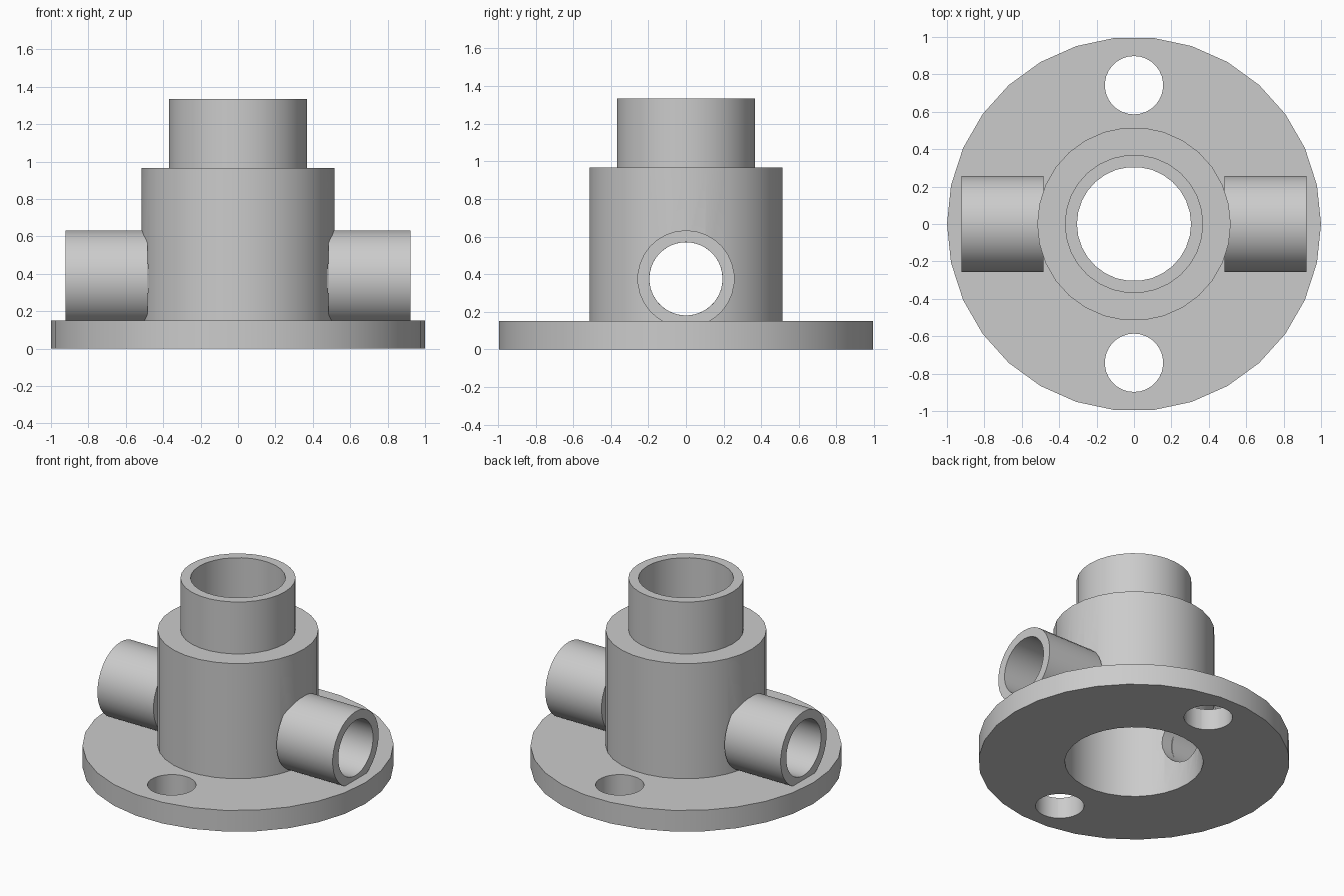
import bpy, bmesh, math
from mathutils import Matrix

cube = bpy.data.objects.get("Cube")
if cube:
    bpy.data.objects.remove(cube, do_unlink=True)

SIDES = 30

grey = bpy.data.materials.new("light_grey")
grey.use_nodes = True
grey.diffuse_color = (0.6, 0.6, 0.6, 1)
grey.node_tree.nodes["Principled BSDF"].inputs["Base Color"].default_value = (0.6, 0.6, 0.6, 1)


def make_object(name, bm):
    bmesh.ops.recalc_face_normals(bm, faces=bm.faces)
    mesh = bpy.data.meshes.new(name)
    bm.to_mesh(mesh)
    bm.free()
    mesh.materials.append(grey)
    obj = bpy.data.objects.new(name, mesh)
    bpy.context.collection.objects.link(obj)
    return obj


def lathe(name, profile, matrix=Matrix()):
    """Turn a closed (radius, height) profile around z."""
    bm = bmesh.new()
    rings = []
    for r, z in profile:
        angles = [math.tau * i / SIDES for i in range(SIDES)]
        rings.append([bm.verts.new((r * math.cos(a), r * math.sin(a), z)) for a in angles])
    for a, b in zip(rings, rings[1:] + rings[:1]):
        for i in range(SIDES):
            j = (i + 1) % SIDES
            bm.faces.new((a[i], a[j], b[j], b[i]))
    bm.transform(matrix)
    return make_object(name, bm)


def drill(target, radius, depth, matrix):
    """Cut a round hole through the target."""
    bm = bmesh.new()
    bmesh.ops.create_cone(bm, cap_ends=True, segments=SIDES, radius1=radius,
                          radius2=radius, depth=depth, matrix=matrix)
    cutter = make_object("hole_cutter", bm)
    cutter.hide_render = True
    mod = target.modifiers.new("hole", "BOOLEAN")
    mod.operation = "DIFFERENCE"
    mod.solver = "EXACT"
    mod.object = cutter
    bpy.context.view_layer.objects.active = target
    bpy.ops.object.modifier_apply(modifier=mod.name)
    bpy.data.objects.remove(cutter, do_unlink=True)


# Flange, body and neck as one turned, stepped hollow part
housing = lathe("flanged_housing", [
    (0.445, 0), (1, 0), (1, 0.15), (0.517, 0.15), (0.517, 0.967), (0.37, 0.967),
    (0.37, 1.335), (0.305, 1.335), (0.305, 0.895), (0.445, 0.895)])

# Bolt holes in the flange
for side in (-1, 1):
    drill(housing, 0.156, 0.4, Matrix.Translation((0, side * 0.742, 0.075)))

# Cross bore through both body walls
turn = Matrix.Rotation(math.pi / 2, 4, "Y")
port_height = Matrix.Translation((0, 0, 0.375))
drill(housing, 0.195, 1.2, port_height @ turn)

# Side pipes
parts = [housing]
for name, side in (("left_pipe", 1), ("right_pipe", -1)):
    start, end = side * 0.483, side * 0.923
    parts.append(lathe(name, [(0.195, start), (0.258, start), (0.258, end), (0.195, end)],
                       port_height @ turn))

# Smooth walls with crisp rims
bpy.ops.object.select_all(action="DESELECT")
for part in parts:
    part.select_set(True)
bpy.context.view_layer.objects.active = housing
bpy.ops.object.shade_smooth_by_angle(angle=math.radians(30))
